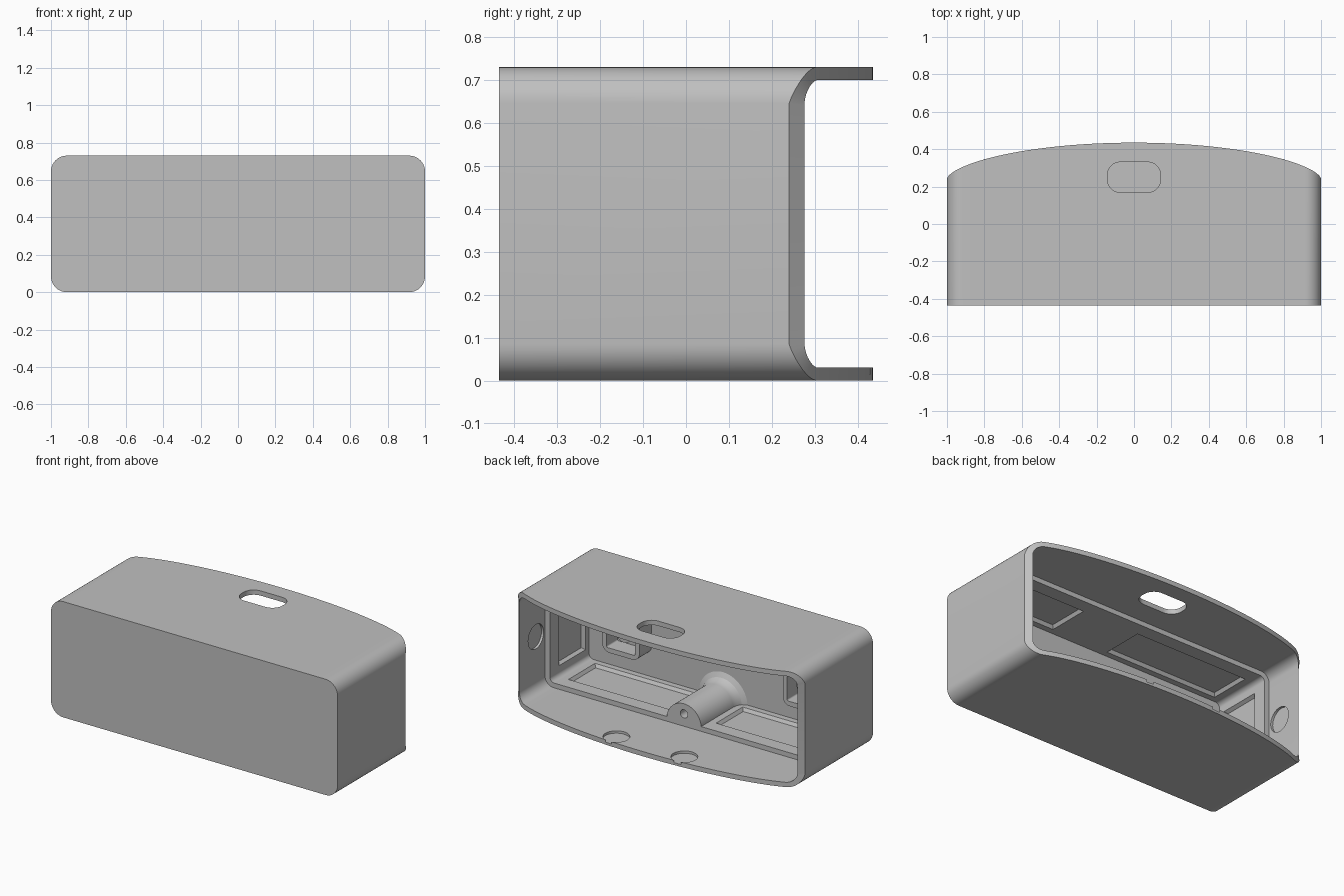
import bpy, bmesh, math
from mathutils import Matrix, Vector

if "Cube" in bpy.data.objects:
    bpy.data.objects.remove(bpy.data.objects["Cube"], do_unlink=True)

GREY = (0.53, 0.53, 0.53, 1)
grey = bpy.data.materials.new("plain_grey")
grey.use_nodes = True
grey.diffuse_color = GREY
grey.node_tree.nodes["Principled BSDF"].inputs["Base Color"].default_value = GREY

HEIGHT, FRONT, LEDGE, FLOOR = 0.73, -0.435, 0.02, 0.06
MID = HEIGHT / 2


def make_object(name, bm):
    bmesh.ops.recalc_face_normals(bm, faces=bm.faces)
    mesh = bpy.data.meshes.new(name)
    bm.to_mesh(mesh)
    bm.free()
    mesh.materials.append(grey)
    obj = bpy.data.objects.new(name, mesh)
    bpy.context.collection.objects.link(obj)
    return obj


def loft(name, rings):
    """Solid through matching closed rings, capped at both ends."""
    bm = bmesh.new()
    loops = [[bm.verts.new(p) for p in ring] for ring in rings]
    n = len(loops[0])
    for a, b in zip(loops, loops[1:]):
        for i in range(n):
            j = (i + 1) % n
            bm.faces.new((a[i], a[j], b[j], b[i]))
    bm.faces.new(loops[0])
    bm.faces.new(loops[-1])
    return make_object(name, bm)


def rounded_ring(cx, cz, hx, hz, r, y, steps=1, arc=10):
    """Rounded rectangle in xz; y is a number or a function of x."""
    pts = []
    for k, (sx, sz) in enumerate(((1, 1), (-1, 1), (-1, -1), (1, -1))):
        for i in range(arc + 1):
            t = math.pi / 2 * (k + i / arc)
            pts.append((cx + sx * (hx - r) + r * math.cos(t),
                        cz + sz * (hz - r) + r * math.sin(t)))
        if k in (0, 2):  # subdivide the long edges
            for i in range(1, steps):
                x = sx * (hx - r) * (1 - 2 * i / steps)
                pts.append((cx + x, cz + sz * hz))
    return [Vector((x, y(x) if callable(y) else y, z)) for x, z in pts]


def lip(x):
    return 0.24 + 0.195 * max(0, 1 - x * x) ** 0.6


def cylinder(name, centre, radius, depth, axis):
    bm = bmesh.new()
    rot = Vector((0, 0, 1)).rotation_difference(Vector(axis)).to_matrix().to_4x4()
    bmesh.ops.create_cone(bm, cap_ends=True, segments=40, radius1=radius, radius2=radius,
                          depth=depth, matrix=Matrix.Translation(centre) @ rot)
    return make_object(name, bm)


def pocket(centre, size, axis, side, taper=0.025):
    """Block whose end towards the wall is narrower, for a bevelled recess."""
    bm = bmesh.new()
    bmesh.ops.create_cube(bm, size=1)
    for v in bm.verts:
        narrow = v.co[axis] * side > 0
        for k in range(3):
            inset = 2 * taper if narrow and k != axis else 0
            v.co[k] = centre[k] + v.co[k] * (size[k] - inset)
    return make_object("cutter", bm)


def cut(obj, cutters):
    bpy.context.view_layer.objects.active = obj
    for c in cutters:
        c.hide_render = True
        mod = obj.modifiers.new("cut", "BOOLEAN")
        mod.operation, mod.solver, mod.object = "DIFFERENCE", "EXACT", c
        bpy.ops.object.modifier_apply(modifier=mod.name)
        bpy.data.objects.remove(c, do_unlink=True)


# Hollow case: outer skin, curved lip, ledge and deep cavity
N = 48
case = loft("case", [
    rounded_ring(0, MID, 1, MID, 0.085, FRONT, N),
    rounded_ring(0, MID, 1, MID, 0.085, lip, N),
    rounded_ring(0, MID, 0.97, MID - 0.03, 0.06, lip, N),
    rounded_ring(0, MID, 0.97, MID - 0.03, 0.06, LEDGE, N),
    rounded_ring(0, MID, 0.935, MID - FLOOR, 0.03, LEDGE, N),
    rounded_ring(0, MID, 0.935, MID - FLOOR, 0.03, -0.37, N),
])

# Slot through the top
slot = rounded_ring(0, 0.25, 0.143, 0.081, 0.07, 0)
cutters = [loft("cutter", [[Vector((p.x, p.z, z)) for p in slot] for z in (0.6, 0.8)])]

# Round shallow seats near the lip
for s in (-1, 1):
    cutters.append(cylinder("cutter", (s * 0.237, 0.355, 0.045), 0.077, 0.06, (0, 0, 1)))
    cutters.append(cylinder("cutter", (s * 0.955, 0.11, 0.37), 0.077, 0.06, (1, 0, 0)))

# Bevelled recesses in floor, side walls and ceiling
for s in (-1, 1):
    cutters.append(pocket((s * 0.515, -0.2, FLOOR), (0.73, 0.29, 0.04), 2, -1))
    cutters.append(pocket((s * 0.935, -0.2, MID), (0.04, 0.29, 0.5), 0, s))
for x, w in ((-0.475, 0.81), (0.59, 0.58)):
    cutters.append(pocket((x, -0.2, HEIGHT - FLOOR), (w, 0.29, 0.04), 2, 1))
cut(case, cutters)

# Half-round screw boss with a flared root at the front wall
profile = [(0.12, LEDGE), (0.12, -0.3), (0.125, -0.33), (0.14, -0.355), (0.17, -0.37), (0.17, -0.39)]
boss = loft("screw_boss", [
    [Vector((r * math.cos(math.pi * i / 28), y, 0.052 + r * math.sin(math.pi * i / 28)))
     for i in range(29)] for r, y in profile])
cut(boss, [cylinder("cutter", (0, 0, 0.108), 0.026, 0.2, (0, 1, 0))])
parts = [case, boss]

# Square sockets with a round pin on the inside of the front wall
for s, side in ((1, "left"), (-1, "right")):
    cx, cz = s * 0.63, 0.33
    parts.append(loft(side + "_socket", [
        rounded_ring(cx, cz, 0.13, 0.13, 0.05, -0.39),
        rounded_ring(cx, cz, 0.13, 0.13, 0.05, -0.25),
        rounded_ring(cx, cz, 0.1, 0.1, 0.01, -0.25),
        rounded_ring(cx, cz, 0.1, 0.1, 0.01, -0.36),
    ]))
    parts.append(cylinder(side + "_pin", (cx, -0.33, cz), 0.055, 0.1, (0, 1, 0)))

# Smooth shading with sharp edges kept
bpy.ops.object.select_all(action="DESELECT")
for p in parts:
    p.select_set(True)
bpy.context.view_layer.objects.active = case
bpy.ops.object.shade_smooth_by_angle(angle=math.radians(30))
